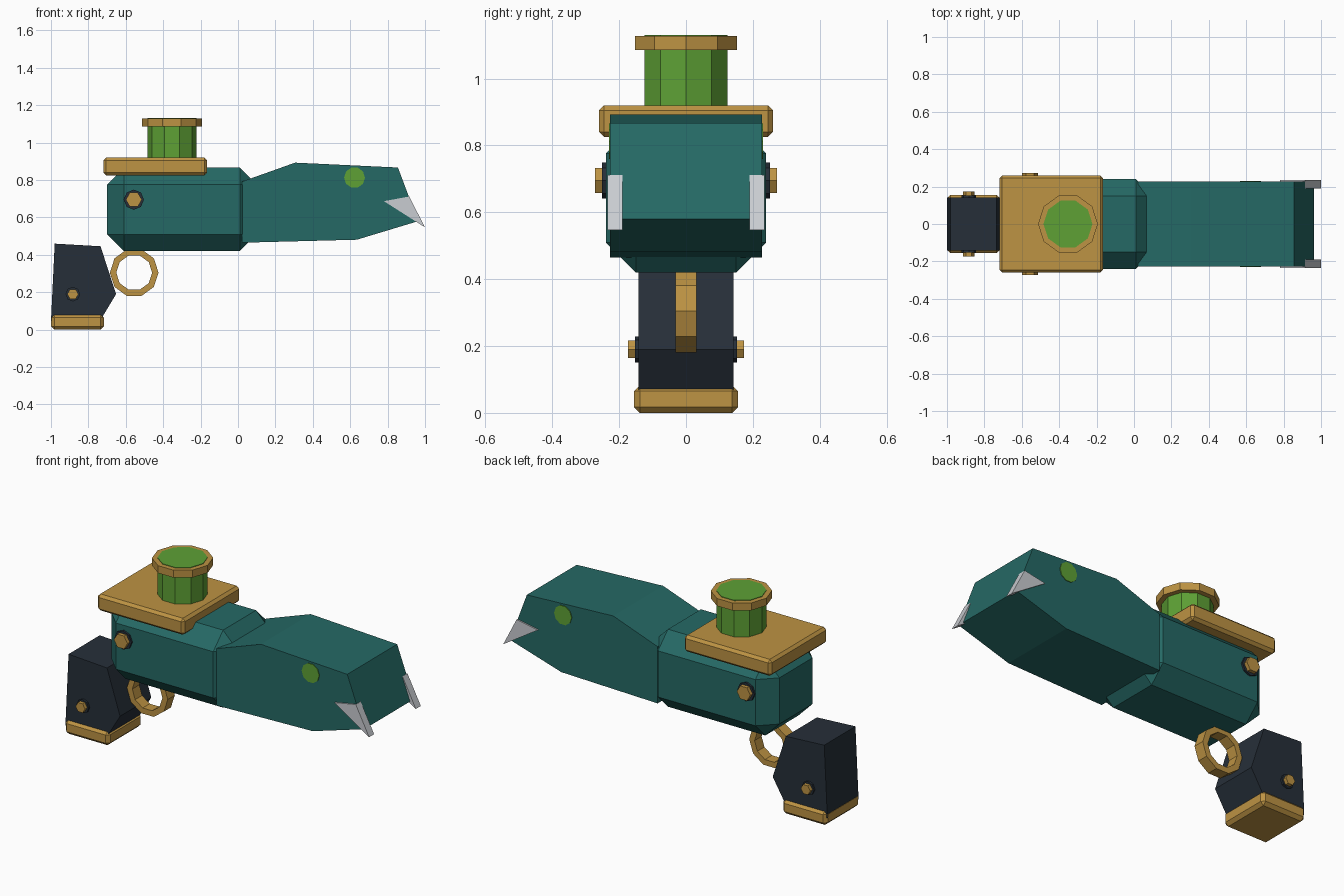
import bpy, bmesh, math
from mathutils import Matrix

if "Cube" in bpy.data.objects:
    bpy.data.objects.remove(bpy.data.objects["Cube"])


def material(name, r, g, b):
    lin = [((c / 255 + 0.055) / 1.055) ** 2.4 for c in (r, g, b)]
    m = bpy.data.materials.new(name)
    m.diffuse_color = (*lin, 1)
    m.use_nodes = True
    m.node_tree.nodes["Principled BSDF"].inputs["Base Color"].default_value = m.diffuse_color
    return m


TEAL = material("teal", 37, 105, 101)
GOLD = material("gold", 189, 147, 67)
GREEN = material("green", 94, 161, 53)
NAVY = material("dark navy", 38, 47, 57)
GREY = material("light grey", 201, 204, 209)


def finish(name, bm, mat):
    bmesh.ops.recalc_face_normals(bm, faces=bm.faces)
    me = bpy.data.meshes.new(name)
    bm.to_mesh(me)
    bm.free()
    me.materials.append(mat)
    ob = bpy.data.objects.new(name, me)
    bpy.context.collection.objects.link(ob)
    return ob


def box(name, x, y, z, bevel, mat):
    """Box given by (min, max) ranges with chamfered edges."""
    bm = bmesh.new()
    size = [r[1] - r[0] for r in (x, y, z)]
    mid = [(r[1] + r[0]) / 2 for r in (x, y, z)]
    bmesh.ops.create_cube(bm, size=1, matrix=Matrix.Translation(mid) @ Matrix.Diagonal((*size, 1)))
    bmesh.ops.bevel(bm, geom=bm.edges[:], offset=bevel, segments=1, affect='EDGES')
    return finish(name, bm, mat)


def prism(name, pts, y0, y1, mat):
    """Side profile (x, z) extruded from y0 to y1."""
    bm = bmesh.new()
    f = bm.faces.new([bm.verts.new((x, y0, z)) for x, z in pts])
    new = bmesh.ops.extrude_face_region(bm, geom=[f])["geom"]
    bmesh.ops.translate(bm, vec=(0, y1 - y0, 0), verts=[v for v in new if isinstance(v, bmesh.types.BMVert)])
    return finish(name, bm, mat)


def ngon(n, r, cx=0, cz=0):
    return [(cx + r * math.cos(math.tau * i / n), cz + r * math.sin(math.tau * i / n)) for i in range(n)]


def post(name, r, x, z0, z1, mat, n=10):
    """Upright faceted cylinder."""
    bm = bmesh.new()
    f = bm.faces.new([bm.verts.new((px, py, z0)) for px, py in ngon(n, r, x, 0)])
    new = bmesh.ops.extrude_face_region(bm, geom=[f])["geom"]
    bmesh.ops.translate(bm, vec=(0, 0, z1 - z0), verts=[v for v in new if isinstance(v, bmesh.types.BMVert)])
    return finish(name, bm, mat)


# Body and head
box("body", (-0.70, 0.10), (-0.24, 0.24), (0.42, 0.866), 0.09, TEAL)
prism("head", [(0.022, 0.465), (0.635, 0.481), (0.963, 0.58), (0.855, 0.867), (0.305, 0.893), (0.022, 0.792)],
      -0.227, 0.227, TEAL)

# Top plate and capped canister
box("top_plate", (-0.72, -0.165), (-0.26, 0.26), (0.825, 0.92), 0.015, GOLD)
post("canister", 0.131, -0.353, 0.90, 1.10, GREEN)
post("canister_rim", 0.16, -0.353, 1.085, 1.128, GOLD)
post("canister_lid", 0.131, -0.353, 1.125, 1.131, GREEN)

# Grip and its base
prism("grip", [(-0.98, 0.46), (-0.735, 0.446), (-0.652, 0.19), (-0.73, 0.06), (-1.0, 0.045)], -0.142, 0.142, NAVY)
box("grip_base", (-1.0, -0.717), (-0.156, 0.156), (0.0, 0.083), 0.018, GOLD)

# Trigger ring
bm = bmesh.new()
rows = [[bm.verts.new((x, y, z)) for x, z in ngon(10, r, -0.555, 0.305)]
        for r, y in ((0.13, -0.032), (0.13, 0.032), (0.096, 0.032), (0.096, -0.032))]
for k in range(4):
    a, b = rows[k], rows[(k + 1) % 4]
    for i in range(10):
        j = (i + 1) % 10
        bm.faces.new((a[i], a[j], b[j], b[i]))
finish("trigger_ring", bm, GOLD)

# Mirrored details: bolts with washers, eyes and fangs
for side, s in (("front", -1), ("back", 1)):
    for part, x, z, y, rw, rb in (("body", -0.557, 0.695, 0.24, 0.054, 0.043),
                                  ("grip", -0.883, 0.19, 0.142, 0.039, 0.03)):
        prism(f"{part}_washer_{side}", ngon(8, rw, x, z), s * (y - 0.02), s * (y + 0.011), NAVY)
        prism(f"{part}_bolt_{side}", ngon(6, rb, x, z), s * (y - 0.02), s * (y + 0.032), GOLD)
    prism(f"eye_{side}", ngon(10, 0.056, 0.623, 0.813), s * 0.225, s * 0.231, GREEN)
    prism(f"fang_{side}", [(0.78, 0.687), (0.915, 0.712), (1.0, 0.547)], s * 0.19, s * 0.235, GREY)
